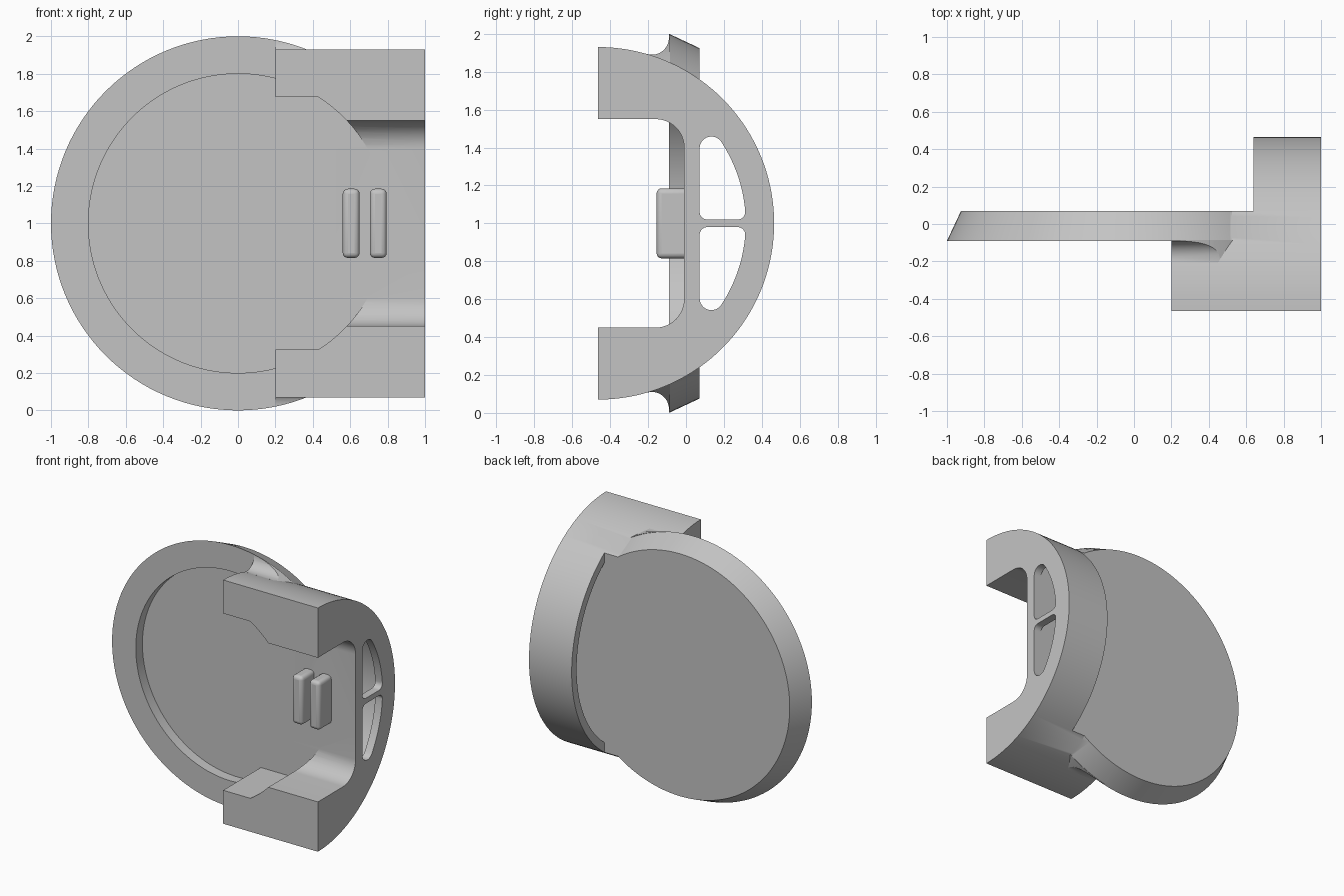
import bpy, bmesh
from math import radians, degrees, sin, cos, atan2, sqrt, pi

cube = bpy.data.objects.get("Cube")
if cube:
    bpy.data.objects.remove(cube)

# Material
grey = bpy.data.materials.new("plain grey")
grey.use_nodes = True
colour = (0.55, 0.55, 0.55, 1)
grey.diffuse_color = colour
grey.node_tree.nodes["Principled BSDF"].inputs["Base Color"].default_value = colour

MID = 1.0          # height of the disc centre
HUB = -0.465       # y of the bow's centre
BOW = 0.93         # outer radius of the bow
FLOOR = -0.01      # recess floor
BACK = 0.07        # rear face of the disc
RIM = -0.09        # front face of the disc


def arc(cu, cv, r, a0, a1, n=12):
    return [(cu + r * cos(radians(a0 + (a1 - a0) * i / n)),
             cv + r * sin(radians(a0 + (a1 - a0) * i / n))) for i in range(n + 1)]


def flip(pts):
    return [(u, -v) for u, v in pts]


def finish(name, bm):
    bmesh.ops.recalc_face_normals(bm, faces=bm.faces)
    me = bpy.data.meshes.new(name)
    bm.to_mesh(me)
    bm.free()
    me.materials.append(grey)
    ob = bpy.data.objects.new(name, me)
    bpy.context.collection.objects.link(ob)
    return ob


def prism(name, pts, axis, a, b, scale=1.0):
    """Loft a 2D outline from a to b along x (outline is y,z) or y (outline is x,z)."""
    bm = bmesh.new()
    rings = []
    for t, s in ((a, 1.0), (b, scale)):
        rings.append([bm.verts.new((t, u * s, MID + v * s) if axis == "x"
                                   else (u * s, t, MID + v * s)) for u, v in pts])
    for ring in rings:
        bm.faces.new(ring)
    n = len(pts)
    for i in range(n):
        j = (i + 1) % n
        bm.faces.new((rings[0][i], rings[0][j], rings[1][j], rings[1][i]))
    return finish(name, bm)


def combine(target, tool, op):
    mod = target.modifiers.new(op.lower(), "BOOLEAN")
    mod.operation = op
    mod.solver = "EXACT"
    mod.object = tool
    bpy.context.view_layer.objects.active = target
    bpy.ops.object.modifier_apply(modifier=mod.name)
    bpy.data.objects.remove(tool)


def box(u0, u1, v):
    return [(u0, -v), (u1, -v), (u1, v), (u0, v)]


def circle(r, n=128):
    return arc(0, 0, r, 0, 360, n)[:-1]


# Tapered disc, slightly overlong so that the rear trim leaves one flush face
overlong = 0.03
taper = 0.075 / (BACK - RIM)
body = prism("disc_and_bow", circle(1.0), "y", RIM, BACK + overlong,
             1 - taper * (BACK + overlong - RIM))

# Half-round bow
combine(body, prism("bow", arc(HUB, 0, BOW, -90, 90, 72), "x", 0.2, 1.0), "UNION")

# Concave fillets where the arms meet the rim
rho = 0.09
cy = RIM - rho
cz = sqrt((BOW + rho) ** 2 - (cy - HUB) ** 2)
end = degrees(atan2(-cz, HUB - cy))
fillet = [(RIM + 0.005, 0.8), (RIM + 0.005, cz)] + arc(cy, cz, rho, 0, end) + [(-0.205, 0.85)]
for side in (fillet, flip(fillet)):
    blend = prism("rim_fillet", side, "x", 0.2, 0.6)
    combine(blend, prism("rim_limit", circle(1.0), "y", -0.6, 0.3), "INTERSECT")
    combine(body, blend, "UNION")

# Space behind the disc
combine(body, prism("rear_trim", [(-2, -2), (0.64, -2), (0.64, 2), (-2, 2)],
                    "y", BACK, 0.8), "DIFFERENCE")

# Hollow inside the bow, leaving a thin shell and an end plate
inner = BOW - 0.06
half = degrees(atan2(sqrt(inner ** 2 - (BACK - HUB) ** 2), BACK - HUB))
combine(body, prism("bow_hollow", arc(HUB, 0, inner, -half, half, 60),
                    "x", 0.5, 0.94), "DIFFERENCE")

# Round recess, stepped around the two arms
dish, arm_x, arm_z = 0.8, 0.2, 0.675
lo = degrees(atan2(arm_z, sqrt(dish ** 2 - arm_z ** 2)))
hi = degrees(atan2(sqrt(dish ** 2 - arm_x ** 2), arm_x))
outline = (arc(0, 0, dish, -lo, lo, 40) + [(arm_x, arm_z)]
           + arc(0, 0, dish, hi, 360 - hi, 80) + [(arm_x, -arm_z)])
combine(body, prism("recess", outline, "y", -1, FLOOR), "DIFFERENCE")

# Channel between the arms with rounded inner corners
r = 0.15
gap = 0.55
corner = arc(FLOOR - r, gap - r, r, 0, 90)
channel = flip(corner)[::-1] + corner + [(-1, gap), (-1, -gap)]
combine(body, prism("channel", channel, "x", 0.4, 1.2), "DIFFERENCE")

# Two rounded windows in the end plate
edge, web, big, small, sweep = BACK + 0.002, 0.02, 0.062, 0.04, 0.78
ty = edge + big
tz = sqrt((sweep - big) ** 2 - (ty - HUB) ** 2)
ta = degrees(atan2(tz, ty - HUB))
bz = web + small
by = HUB + sqrt((sweep - small) ** 2 - bz ** 2)
ba = degrees(atan2(bz, by - HUB))
window = (arc(edge + small, bz, small, 180, 270, 8)
          + arc(by, bz, small, -90, ba, 8)
          + arc(HUB, 0, sweep, ba, ta, 14)[1:-1]
          + arc(ty, tz, big, ta, 180, 16))
for side in (window, flip(window)):
    combine(body, prism("window", side, "x", 0.9, 1.2), "DIFFERENCE")

# Two upright rounded ribs on the recess floor
ribs = []
for i, x in enumerate((0.605, 0.75)):
    rib = prism("contact_rib_%d" % (i + 1), box(x - 0.045, x + 0.045, 0.185),
                "y", -0.155, 0.03)
    bev = rib.modifiers.new("rounding", "BEVEL")
    bev.width = 0.027
    bev.segments = 4
    ribs.append(rib)

# Smooth curved walls, keep sharp edges
bpy.ops.object.select_all(action="DESELECT")
for ob in [body] + ribs:
    ob.select_set(True)
bpy.context.view_layer.objects.active = body
bpy.ops.object.shade_smooth_by_angle(angle=radians(30))
